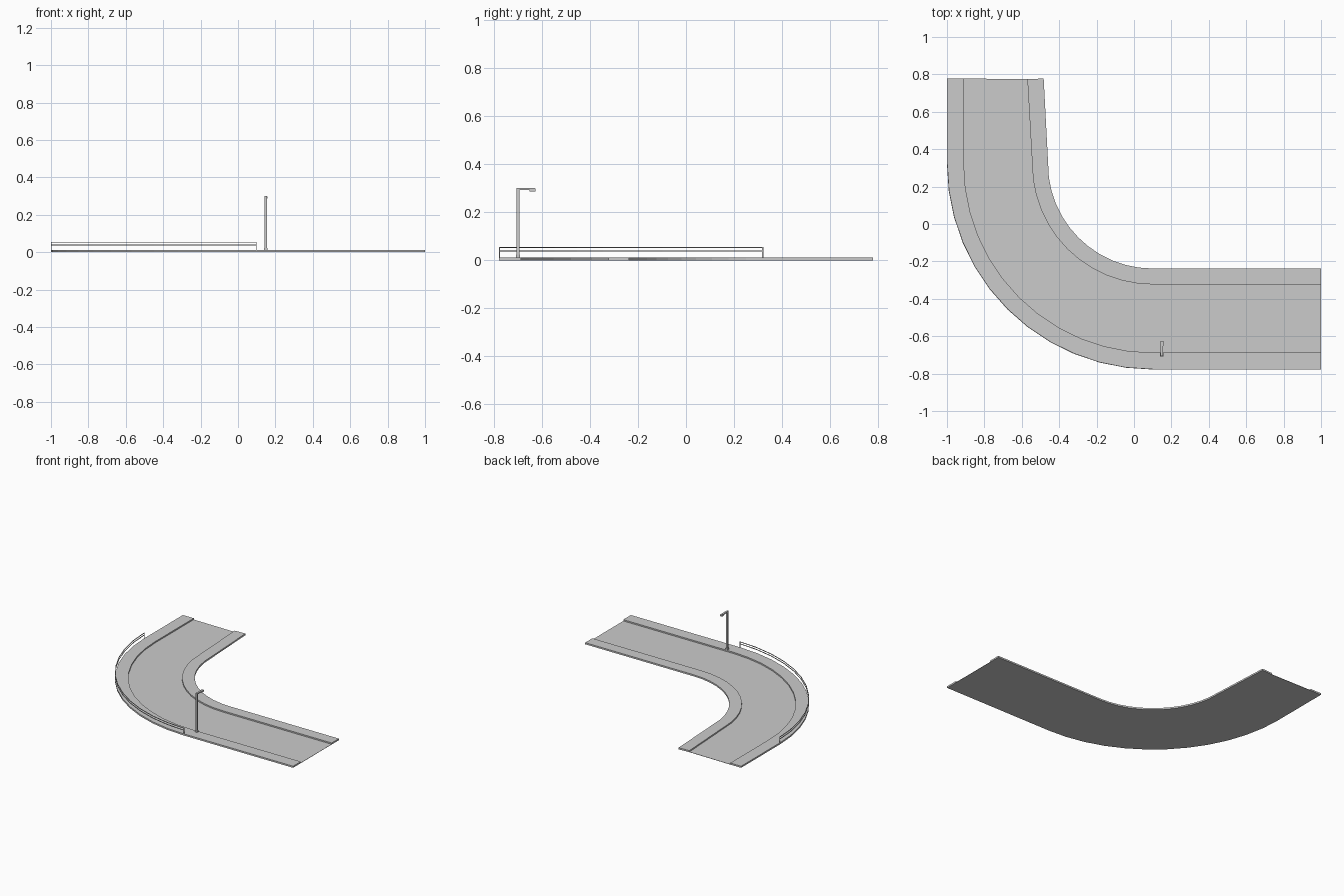
import bpy, bmesh
from math import sin, cos, radians

if "Cube" in bpy.data.objects:
    bpy.data.objects.remove(bpy.data.objects["Cube"])

CX, CY, STEP = 0.10, 0.322, 7.5      # bend centre and arc step
ROAD_Z, KERB_Z = 0.002, 0.012


def arc(r, steps=12):
    """Points on the bend, from the straight (south) round to the west."""
    return [(CX - r * sin(radians(STEP * i)), CY - r * cos(radians(STEP * i)))
            for i in range(steps + 1)]


def strip(name, a, b, z0, z1):
    """Solid ribbon between two equally long plan paths a and b."""
    bm = bmesh.new()
    rings = []
    for p, q in zip(a, b):
        rings.append([bm.verts.new((x, y, z)) for (x, y), z in
                      ((p, z0), (q, z0), (q, z1), (p, z1))])
    for r, s in zip(rings, rings[1:]):
        for k in range(4):
            n = (k + 1) % 4
            bm.faces.new((r[k], r[n], s[n], s[k]))
    bm.faces.new(rings[0])
    bm.faces.new(rings[-1])
    bmesh.ops.recalc_face_normals(bm, faces=bm.faces)
    me = bpy.data.meshes.new(name)
    bm.to_mesh(me)
    bm.free()
    ob = bpy.data.objects.new(name, me)
    bpy.context.collection.objects.link(ob)
    return ob


def box(name, lo, hi):
    (x0, y0, z0), (x1, y1, z1) = lo, hi
    return strip(name, [(x0, y0), (x1, y0)], [(x0, y1), (x1, y1)], z0, z1)


# Plan paths: straight, bend, straight
def outer(r):
    return [(1, CY - r)] + arc(r) + [(CX - r, 0.778)]


def inner(r, end):
    # the inner side leaves the bend one step early and leans slightly outward
    pts = arc(r, 11)
    mid = tuple((s + e) / 2 for s, e in zip(pts[-1], end))
    return [(1, CY - r)] + pts + [mid, end]


out_edge, out_kerb = outer(1.10), outer(1.01)
in_edge = inner(0.56, (-0.483, 0.778))
in_kerb = inner(0.645, (-0.570, 0.774))

# Road surface and raised pavements
strip("road", out_kerb, in_kerb, 0, ROAD_Z)
strip("outer_pavement", out_edge, out_kerb, 0, KERB_Z)
strip("inner_pavement", in_kerb, in_edge, 0, KERB_Z)

# Guard rail around the outside of the bend
R_OUT, R_IN = 1.10, 1.096
for name, z in (("lower_rail", 0.037), ("top_rail", 0.052)):
    strip(name, arc(R_OUT), arc(R_IN), z, z + 0.004)
box("rail_post_south", (CX - 0.005, CY - R_OUT, KERB_Z), (CX, CY - R_IN, 0.055))
box("rail_post_west", (CX - R_OUT, CY - 0.005, KERB_Z), (CX - R_IN, CY, 0.055))

# Street lamp
LX, LY = 0.149, -0.70
box("lamp_base", (LX - 0.009, LY - 0.009, KERB_Z), (LX + 0.009, LY + 0.009, 0.024))
box("lamp_pole", (LX - 0.006, LY - 0.006, 0.024), (LX + 0.006, LY + 0.006, 0.292))
box("lamp_arm", (LX - 0.007, LY - 0.006, 0.292), (LX + 0.007, -0.628, 0.300))
box("lamp_head", (LX - 0.008, -0.652, 0.287), (LX + 0.008, -0.626, 0.299))
